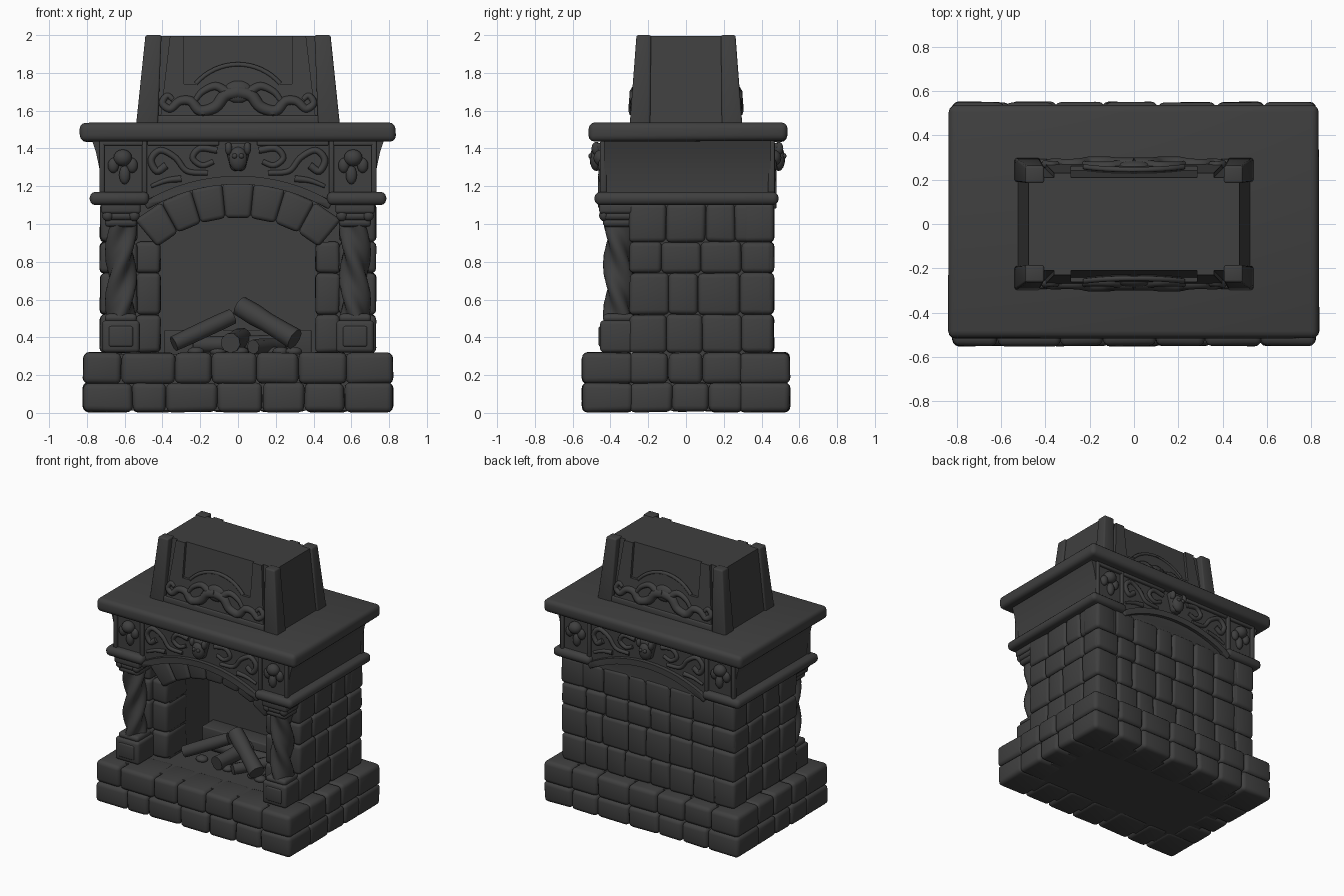
import bpy, bmesh, math, random
from mathutils import Vector, Matrix

random.seed(4)
cube = bpy.data.objects.get("Cube")
if cube:
    bpy.data.objects.remove(cube)

stone = bpy.data.materials.new("charcoal_stone")
stone.use_nodes = True
GREY = (0.05, 0.05, 0.05, 1)
stone.diffuse_color = GREY
stone.node_tree.nodes["Principled BSDF"].inputs["Base Color"].default_value = GREY


def finish(name, bm, angle=50):
    bmesh.ops.recalc_face_normals(bm, faces=bm.faces[:])
    me = bpy.data.meshes.new(name)
    bm.to_mesh(me)
    bm.free()
    me.materials.append(stone)
    me.polygons.foreach_set("use_smooth", [True] * len(me.polygons))
    me.set_sharp_from_angle(angle=math.radians(angle))
    ob = bpy.data.objects.new(name, me)
    bpy.context.collection.objects.link(ob)
    return ob


def soften(bm, faces, r, seg=3):
    if r > 0:
        edges = list({e for f in faces for e in f.edges})
        bmesh.ops.bevel(bm, geom=edges, offset=r, segments=seg, profile=0.5,
                        affect='EDGES', clamp_overlap=True)


def taper(bm, low, high, z0, z1, r=0.02, jit=0.0):
    """Rounded block between two rectangles (x0, x1, y0, y1)."""
    rings = []
    for (x0, x1, y0, y1), z in ((low, z0), (high, z1)):
        rings.append([bm.verts.new([c + random.uniform(-jit, jit) for c in p])
                      for p in ((x0, y0, z), (x1, y0, z), (x1, y1, z), (x0, y1, z))])
    a, b = rings
    faces = [bm.faces.new(a[::-1]), bm.faces.new(b)]
    faces += [bm.faces.new((a[i], a[i - 3], b[i - 3], b[i])) for i in range(4)]
    soften(bm, faces, r)


def box(bm, x0, x1, y0, y1, z0, z1, r=0.02, jit=0.0):
    taper(bm, (x0, x1, y0, y1), (x0, x1, y0, y1), z0, z1, r, jit)


def prism(bm, pts, y0, y1, r=0.0):
    """Front outline of (x, z) points pushed from y0 to y1."""
    a = [bm.verts.new((x, y0, z)) for x, z in pts]
    b = [bm.verts.new((x, y1, z)) for x, z in pts]
    faces = [bm.faces.new(a), bm.faces.new(b[::-1])]
    faces += [bm.faces.new((a[i], a[i - 1], b[i - 1], b[i])) for i in range(len(a))]
    soften(bm, faces, r)


def arc(radius, cz, a0, a1, n=16):
    angles = [math.radians(a0 + (a1 - a0) * i / n) for i in range(n + 1)]
    return [(radius * math.sin(a), cz + radius * math.cos(a)) for a in angles]


def tube(bm, pts, radii, sides=10):
    pts = [Vector(p) for p in pts]
    rings = []
    for i, p in enumerate(pts):
        t = (pts[min(i + 1, len(pts) - 1)] - pts[max(i - 1, 0)]).normalized()
        u = t.cross(Vector((0, 1, 0) if abs(t.y) < 0.9 else (1, 0, 0))).normalized()
        v = t.cross(u)
        turn = [2 * math.pi * k / sides for k in range(sides)]
        rings.append([bm.verts.new(p + radii[i] * (u * math.cos(k) + v * math.sin(k))) for k in turn])
    for a, b in zip(rings, rings[1:]):
        for k in range(sides):
            bm.faces.new((a[k - 1], a[k], b[k], b[k - 1]))
    bm.faces.new(rings[0][::-1])
    bm.faces.new(rings[-1])


def scroll(bm, knots, y, r0, r1, steps=5):
    """Carved vine through (x, z) knots, mirrored left and right."""
    k = [Vector(p) for p in knots]
    k = [2 * k[0] - k[1]] + k + [2 * k[-1] - k[-2]]
    path = []
    for a, b, c, d in zip(k, k[1:], k[2:], k[3:]):
        for t in (s / steps for s in range(steps)):
            path.append(0.5 * (2 * b + (c - a) * t + (2 * a - 5 * b + 4 * c - d) * t * t
                               + (3 * b - a - 3 * c + d) * t ** 3))
    path.append(k[-2])
    n = len(path) - 1
    radii = [r0 + (r1 - r0) * i / n for i in range(n + 1)]
    for s in (-1, 1):
        tube(bm, [(s * p.x, y, p.y) for p in path], radii, 8)


def ball(bm, centre, size):
    m = Matrix.Translation(centre) @ Matrix.Diagonal((*size, 1))
    bmesh.ops.create_uvsphere(bm, u_segments=14, v_segments=8, radius=1, matrix=m)


def both_faces(bm, shift=0.0):
    """Repeat front carving on the back."""
    new = bmesh.ops.duplicate(bm, geom=bm.verts[:] + bm.edges[:] + bm.faces[:])["geom"]
    verts = [g for g in new if isinstance(g, bmesh.types.BMVert)]
    bmesh.ops.rotate(bm, verts=verts, cent=(0, 0, 0), matrix=Matrix.Rotation(math.pi, 3, 'Z'))
    bmesh.ops.translate(bm, verts=verts, vec=(0, shift, 0))


def splits(a, b, n, wobble=0.15):
    w = (b - a) / n
    inner = [a + w * (i + random.uniform(-wobble, wobble)) for i in range(1, n)]
    cuts = [a] + inner + [b]
    return list(zip(cuts, cuts[1:]))


# Base: two courses of rounded stones round a core
bm = bmesh.new()
box(bm, -0.7, 0.7, -0.45, 0.45, 0.012, 0.313, 0)
for z0, z1 in ((0.005, 0.16), (0.155, 0.32)):
    for y0, y1 in ((-0.55, -0.28), (0.28, 0.55)):
        for x0, x1 in splits(-0.82, 0.82, 7):
            box(bm, x0, x1, y0, y1, z0, z1, 0.03, 0.004)
    for x0, x1 in ((-0.82, -0.6), (0.6, 0.82)):
        for y0, y1 in splits(-0.3, 0.3, 3):
            box(bm, x0, x1, y0, y1, z0, z1, 0.03, 0.004)
finish("base_stones", bm)

# Firebox shell with arched opening
bm = bmesh.new()
opening = [(-0.42, 0.3)] + arc(0.68, 0.37, -38, 38) + [(0.42, 0.3)]
prism(bm, opening + [(0.7, 0.3), (0.7, 1.25), (-0.7, 1.25), (-0.7, 0.3)], -0.22, 0.25)
box(bm, -0.7, 0.7, 0.25, 0.435, 0.3, 1.25, 0)
box(bm, -0.39, 0.39, 0.12, 0.26, 0.3, 0.44, 0.01)
finish("firebox_shell", bm, 30)

# Wall stones on the sides and back
bm = bmesh.new()
courses = [0.32, 0.52, 0.74, 0.905, 1.11]
for z0, z1 in zip(courses, courses[1:]):
    for x0, x1 in ((-0.73, -0.535), (0.535, 0.73)):
        for y0, y1 in splits(-0.3, 0.46, 4):
            box(bm, x0, x1, y0, y1, z0, z1, 0.025, 0.004)
    for x0, x1 in splits(-0.73, 0.73, 8):
        box(bm, x0, x1, 0.3, 0.465, z0, z1, 0.025, 0.004)
finish("wall_stones", bm)

# Opening surround: jamb stones and arch stones
bm = bmesh.new()
for z0, z1 in zip(courses, courses[1:-1]):
    for x0, x1 in ((-0.54, -0.41), (0.41, 0.54)):
        box(bm, x0, x1, -0.27, -0.02, z0, z1, 0.025, 0.004)
for i in range(7):
    a = -40 + 80 * i / 7
    b = a + 80 / 7
    prism(bm, arc(0.665, 0.37, a, b, 1) + arc(0.85, 0.37, b, a, 1), -0.3, -0.02, 0.022)
finish("opening_surround", bm)

# Twisted columns with pedestals and capitals
for side, name in ((-1, "right_column"), (1, "left_column")):
    bm = bmesh.new()
    cx, cy, n = side * 0.62, -0.355, 24
    rings = []
    for j in range(49):
        z = 0.51 + 0.5 * j / 48
        ring = []
        for k in range(n):
            a = 2 * math.pi * k / n
            r = 0.07 + 0.015 * math.sin(3 * a + side * 24 * z)
            ring.append(bm.verts.new((cx + r * math.cos(a), cy + r * math.sin(a), z)))
        rings.append(ring)
    for p, q in zip(rings, rings[1:]):
        for k in range(n):
            bm.faces.new((p[k - 1], p[k], q[k], q[k - 1]))
    for half, z0, z1, r in ((0.1, 0.32, 0.49, 0.02), (0.085, 0.48, 0.525, 0.02),
                            (0.085, 0.985, 1.03, 0.02), (0.095, 1.02, 1.065, 0.02),
                            (0.105, 1.055, 1.11, 0.015)):
        box(bm, cx - half, cx + half, cy - half, cy + half, z0, z1, r)
    box(bm, cx - 0.065, cx + 0.065, cy - 0.108, cy, 0.35, 0.46, 0.012)
    for dx in (-0.07, 0.07):
        ball(bm, (cx + dx, cy - 0.08, 1.045), (0.03, 0.025, 0.03))
    finish(name, bm)

# Frieze: flared block with arched underside
bm = bmesh.new()
flare = [(0.725, 1.13), (0.725, 1.2), (0.735, 1.3), (0.752, 1.38), (0.775, 1.45)]
outline = arc(0.95, 0.28, -30.3, 30.3) + flare + [(-x, z) for x, z in reversed(flare)]
prism(bm, outline, -0.435, 0.45)
finish("frieze", bm, 30)

# Mouldings above and below the frieze
bm = bmesh.new()
for x0, x1 in ((-0.785, -0.47), (0.47, 0.785)):
    box(bm, x0, x1, -0.485, 0.49, 1.1, 1.17, 0.03)
arch_band = arc(0.93, 0.28, -31, 31) + arc(0.975, 0.28, 31, -31)
prism(bm, arch_band, -0.465, -0.42, 0.01)
prism(bm, arch_band, 0.43, 0.48, 0.01)
prism(bm, arc(0.93, 0.28, -30, 30), 0.4, 0.455, 0.01)
finish("lower_moulding", bm)
bm = bmesh.new()
box(bm, -0.838, 0.835, -0.515, 0.535, 1.437, 1.535, 0.032, 0.004)
finish("mantel_shelf", bm)

# Frieze carving: corner blocks, vines and a central mask
bm = bmesh.new()
for s in (-1, 1):
    for x in (0.495, 0.72):
        box(bm, s * x - 0.014, s * x + 0.014, -0.455, -0.42, 1.16, 1.44, 0.008)
    box(bm, s * 0.61 - 0.11, s * 0.61 + 0.11, -0.455, -0.42, 1.415, 1.44, 0.008)
    box(bm, s * 0.29 - 0.19, s * 0.29 + 0.19, -0.455, -0.42, 1.415, 1.44, 0.008)
    ball(bm, (s * 0.61, -0.445, 1.35), (0.05, 0.045, 0.045))
    ball(bm, (s * 0.6, -0.44, 1.26), (0.03, 0.025, 0.05))
    for dx in (-0.05, 0.05):
        ball(bm, (s * 0.61 + dx, -0.44, 1.31), (0.03, 0.025, 0.04))
scroll(bm, [(0.11, 1.39), (0.2, 1.4), (0.24, 1.35), (0.19, 1.31), (0.13, 1.33)], -0.437, 0.018, 0.014)
scroll(bm, [(0.16, 1.27), (0.27, 1.28), (0.33, 1.35), (0.41, 1.39), (0.46, 1.34),
            (0.43, 1.28), (0.38, 1.31)], -0.437, 0.014, 0.02)
scroll(bm, [(0.3, 1.24), (0.38, 1.23), (0.46, 1.2)], -0.437, 0.018, 0.01)
taper(bm, (-0.035, 0.035, -0.475, -0.42), (-0.075, 0.075, -0.485, -0.42), 1.28, 1.43, 0.02)
ball(bm, (0, -0.475, 1.345), (0.05, 0.035, 0.065))
for s in (-1, 1):
    ball(bm, (s * 0.05, -0.475, 1.4), (0.02, 0.025, 0.035))
    ball(bm, (s * 0.018, -0.505, 1.36), (0.014, 0.012, 0.014))
both_faces(bm, 0.015)
finish("frieze_carving", bm)

# Chimney hood: tapered core and corner posts
bm = bmesh.new()
taper(bm, (-0.528, 0.528, -0.27, 0.27), (-0.475, 0.475, -0.21, 0.21), 1.5, 1.995, 0)
for sx in (-1, 1):
    for sy in (-1, 1):
        low = sorted((sx * 0.425, sx * 0.542)) + sorted((sy * 0.19, sy * 0.3))
        high = sorted((sx * 0.405, sx * 0.49)) + sorted((sy * 0.185, sy * 0.262))
        taper(bm, low, high, 1.5, 2.0, 0.01)
finish("chimney_hood", bm, 30)

# Hood carving, leaned back to follow the slope
bm = bmesh.new()
raised = [(-0.41, 1.57), (0.41, 1.57), (0.36, 1.995), (0.285, 1.995), (0.285, 1.74), (0.23, 1.74)]
raised += arc(0.29, 1.55, 49, -49)
raised += [(-0.23, 1.74), (-0.285, 1.74), (-0.285, 1.995), (-0.36, 1.995)]
prism(bm, raised, -0.018, 0.02)
box(bm, -0.43, 0.43, -0.026, 0.02, 1.53, 1.575, 0.008)
rim = arc(0.295, 1.55, -49, 49)
tube(bm, [(x, -0.015, z) for x, z in rim], [0.012] * len(rim), 8)
scroll(bm, [(0.0, 1.7), (0.07, 1.68), (0.12, 1.62), (0.2, 1.6), (0.25, 1.65), (0.31, 1.65),
            (0.36, 1.61), (0.4, 1.64), (0.375, 1.68), (0.345, 1.66)], -0.016, 0.036, 0.014)
scroll(bm, [(0.06, 1.7), (0.12, 1.73), (0.19, 1.7), (0.23, 1.65)], -0.016, 0.026, 0.014)
ball(bm, (0, -0.012, 1.7), (0.08, 0.03, 0.06))
for v in bm.verts:
    v.co.y -= 0.268 - 0.12 * (v.co.z - 1.53)
both_faces(bm)
finish("hood_carving", bm)

# Logs and embers in the firebox
bm = bmesh.new()
logs = [((-0.34, -0.16, 0.365), (-0.03, -0.06, 0.51), 0.045),
        ((0.01, -0.05, 0.565), (0.3, -0.2, 0.39), 0.055),
        ((-0.24, 0.05, 0.36), (0.26, 0.06, 0.37), 0.045),
        ((-0.04, -0.2, 0.37), (0.02, 0.1, 0.4), 0.05),
        ((0.08, -0.18, 0.35), (0.22, 0.02, 0.36), 0.04)]
for a, b, r in logs:
    a, b = Vector(a), Vector(b)
    tube(bm, [a.lerp(b, t / 4) for t in range(5)],
         [r * random.uniform(0.92, 1.08) for _ in range(5)], 9)
for _ in range(10):
    ball(bm, (random.uniform(-0.3, 0.3), random.uniform(-0.18, 0.08), 0.325), (0.045, 0.04, 0.025))
finish("logs", bm)
